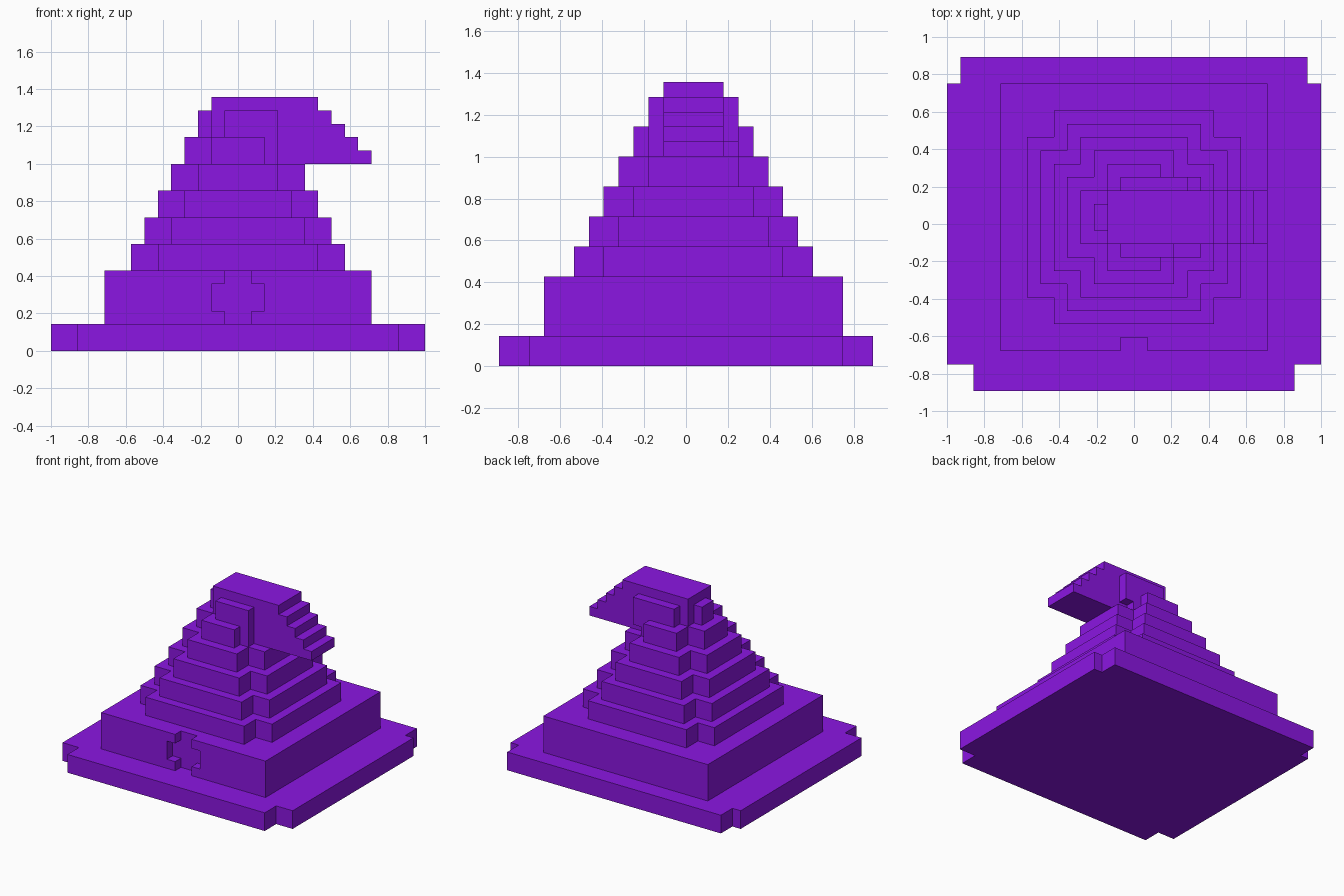
import bpy
import bmesh
from mathutils import Vector

U = 1 / 14  # one block

cube = bpy.data.objects.get("Cube")
if cube:
    bpy.data.objects.remove(cube, do_unlink=True)

purple = bpy.data.materials.new("purple")
purple.use_nodes = True
colour = (0.26, 0.008, 0.76, 1)
purple.diffuse_color = colour
purple.node_tree.nodes["Principled BSDF"].inputs["Base Color"].default_value = colour


def prism(name, outline, lo, hi, axis="z"):
    """Extrude a flat outline (in blocks) from lo to hi along z or y."""
    place = (lambda a, b, h: (a, b, h)) if axis == "z" else (lambda a, b, h: (a, h, b))
    bm = bmesh.new()
    face = bm.faces.new([bm.verts.new(Vector(place(a, b, lo)) * U) for a, b in outline])
    new = bmesh.ops.extrude_face_region(bm, geom=[face])["geom"]
    shift = Vector(place(0, 0, hi - lo)) * U
    bmesh.ops.translate(bm, vec=shift, verts=[v for v in new if isinstance(v, bmesh.types.BMVert)])
    bmesh.ops.recalc_face_normals(bm, faces=bm.faces)
    mesh = bpy.data.meshes.new(name)
    bm.to_mesh(mesh)
    bm.free()
    mesh.materials.append(purple)
    obj = bpy.data.objects.new(name, mesh)
    bpy.context.collection.objects.link(obj)
    return obj


def mirrored(half):
    return half + [(-x, y) for x, y in reversed(half)]


def plus(narrow, long_lo, long_hi, wide, short_lo, short_hi):
    return mirrored([(narrow, long_lo), (narrow, short_lo), (wide, short_lo),
                     (wide, short_hi), (narrow, short_hi), (narrow, long_hi)])


def rect(x0, x1, y0, y1):
    return [(x0, y0), (x1, y0), (x1, y1), (x0, y1)]


# Wide brim with notched corners
prism("brim", mirrored([(12, -12.5), (12, -10.5), (14, -10.5),
                        (14, 10.5), (13, 10.5), (13, 12.5)]), 0, 2)

# Band with a cross-shaped buckle recess in front
band = prism("band", rect(-10, 10, -9.5, 10.5), 2, 6)
cutter = prism("buckle_cutter", plus(1, 1, 7, 2, 3, 5), -11, -8.5, "y")
cutter.hide_render = True
cut = band.modifiers.new("buckle_recess", "BOOLEAN")
cut.operation = "DIFFERENCE"
cut.solver = "EXACT"
cut.object = cutter
bpy.context.view_layer.objects.active = band
bpy.ops.object.modifier_apply(modifier=cut.name)
bpy.data.objects.remove(cutter, do_unlink=True)

# Stepped cone
for i in range(4):
    prism(f"cone_tier_{i + 1}",
          plus(6 - i, i - 7.5, 8.5 - i, 8 - i, i - 5.5, 6.5 - i),
          6 + 2 * i, 8 + 2 * i)

# Bent tip: stepped slab drooping to the left
steps = [(-4, 14), (10, 14)]
for x in range(10, 5, -1):
    z = 25 - x
    steps += [(x, z)] if x == 10 else [(x, z - 1), (x, z)]
steps += [(-2, 19), (-2, 16), (-4, 16)]
prism("bent_tip", steps, -1.5, 2.5, "y")
prism("tip_side_ledge", rect(-3, -2, -0.5, 1.5), 16, 18)

# Ledges on the front and back of the tip
prism("front_low_ledge", rect(-2, 2, -3.5, -1.5), 14, 16)
prism("front_high_ledge", rect(-1, 3, -2.5, -1.5), 14, 18)
prism("back_low_ledge", rect(-2, 2, 2.5, 4.5), 14, 16)
prism("back_high_ledge", [(-1, 14), (3, 14), (3, 15), (4, 15), (4, 18), (-1, 18)],
      2.5, 3.5, "y")
